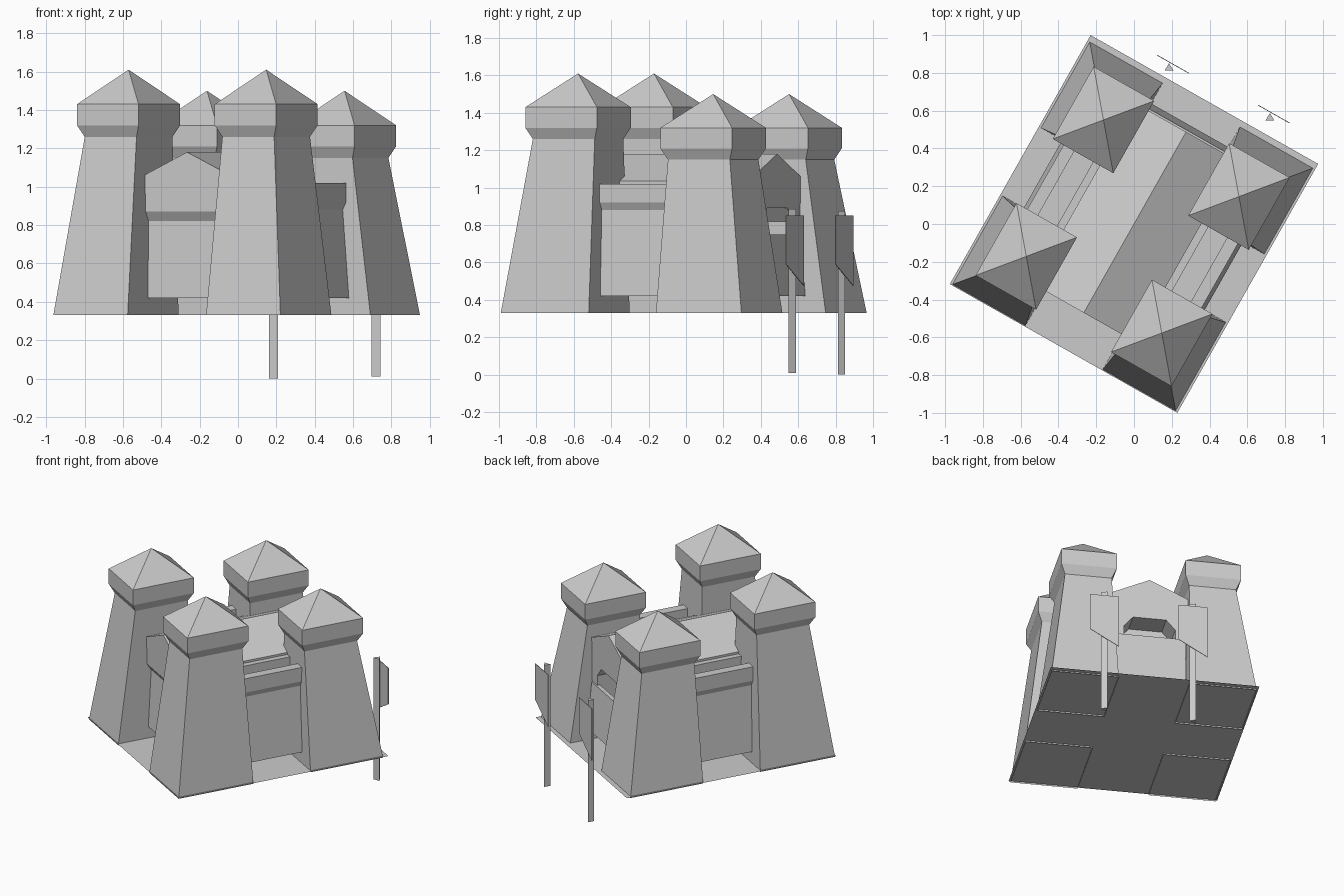
import bpy, bmesh
from mathutils import Matrix, Vector
from math import radians

if "Cube" in bpy.data.objects:
    bpy.data.objects.remove(bpy.data.objects["Cube"])

# The whole building is turned about z
TURN = Matrix.Rotation(radians(-29.5), 4, 'Z')


def make(name, verts, faces):
    mesh = bpy.data.meshes.new(name)
    mesh.from_pydata([TURN @ Vector(v) for v in verts], [], faces)
    bm = bmesh.new()
    bm.from_mesh(mesh)
    bmesh.ops.recalc_face_normals(bm, faces=bm.faces)
    bm.to_mesh(mesh)
    bm.free()
    obj = bpy.data.objects.new(name, mesh)
    bpy.context.collection.objects.link(obj)
    return obj


def prism(name, profile, axis, a, b):
    """Extrude a 2D profile along x, y or z from a to b."""
    def place(p, t):
        return {'x': (t, p[0], p[1]), 'y': (p[0], t, p[1]), 'z': (p[0], p[1], t)}[axis]
    n = len(profile)
    verts = [place(p, a) for p in profile] + [place(p, b) for p in profile]
    faces = [list(range(n)), list(range(n, 2 * n))]
    faces += [[i, (i + 1) % n, n + (i + 1) % n, n + i] for i in range(n)]
    return make(name, verts, faces)


def tower(name, side, end, out_v, in_v, cv, drop):
    """Tapered tower, flared collar and pyramid roof, open underneath."""
    cu = 0.412
    rings = [(0.235, 0.68, in_v, out_v, 0.33)]
    for hu, hv, z in ((0.155, 0.19, 1.26), (0.184, 0.22, 1.32), (0.184, 0.22, 1.43)):
        rings.append((cu - hu, cu + hu, cv - hv, cv + hv, z - drop))
    verts = []
    for u0, u1, v0, v1, z in rings:
        verts += [(side * u, end * v, z) for u, v in ((u0, v0), (u1, v0), (u1, v1), (u0, v1))]
    faces = [[4 * r + i, 4 * r + (i + 1) % 4, 4 * r + 4 + (i + 1) % 4, 4 * r + 4 + i]
             for r in range(3) for i in range(4)]
    verts.append((side * cu, end * cv, 1.61 - drop))
    faces += [[12 + i, 12 + (i + 1) % 4, 16] for i in range(4)]
    make(name, verts, faces)


# Thin base sheet
make("base_plate", [(-0.692, -0.757, 0.34), (0.692, -0.757, 0.34),
                    (0.692, 0.757, 0.34), (-0.692, 0.757, 0.34)], [[0, 1, 2, 3]])

# Towers and side walls with double parapet and walkway
for s, tag in ((-1, "left"), (1, "right")):
    tower("front_tower_" + tag, s, -1, 0.753, 0.213, 0.43, 0.0)
    tower("back_tower_" + tag, s, 1, 0.725, 0.20, 0.40, 0.11)
    wall = [(0.55, 0.42), (0.51, 0.88), (0.53, 0.92), (0.53, 1.02), (0.465, 1.02),
            (0.465, 0.95), (0.35, 0.95), (0.35, 1.02), (0.31, 1.02), (0.31, 0.42)]
    prism("side_wall_" + tag, [(s * u, z) for u, z in wall], 'y', -0.27, 0.27)

# Central hall with gabled roof
prism("hall_roof", [(-0.31, 0.87), (0.31, 0.87), (0.31, 1.035), (0, 1.18), (-0.31, 1.035)],
      'y', -0.54, 0.40)

# Front wall below the gable overhang
prism("front_wall", [(-0.54, 0.87), (-0.51, 0.82), (-0.535, 0.42), (-0.40, 0.42), (-0.40, 0.87)],
      'x', -0.27, 0.27)

# Back gatehouse with faceted arch, recess and gate panel
prism("gatehouse_arch", [(-0.31, 0.42), (-0.17, 0.42), (-0.17, 0.82), (-0.11, 0.89),
                         (0.11, 0.89), (0.17, 0.82), (0.17, 0.42), (0.31, 0.42),
                         (0.31, 1.035), (0, 1.18), (-0.31, 1.035)], 'y', 0.40, 0.56)
prism("gate_recess", [(0.38, 0.42), (0.40, 0.42), (0.40, 0.95), (0.38, 0.95)], 'x', -0.25, 0.25)
prism("gate_panel", [(0.54, 0.42), (0.60, 0.42), (0.57, 0.75), (0.54, 0.75)], 'x', -0.235, 0.235)

# Banner posts behind the gate
for tag, u, v, z in (("left", -0.247, 0.813, 0.0), ("right", 0.348, 0.846, 0.01)):
    tri = [TURN.inverted() @ Vector(p) for p in
           ((-0.023, -0.016, 0), (0.023, -0.016, 0), (0.0, 0.022, 0))]
    prism("post_" + tag, [(u + p.x, v + p.y) for p in tri], 'z', z, z + 0.875)
    w = 0.096
    prism("banner_" + tag, [(u + 0.01 - w, 0.475), (u + 0.01 + w, 0.59),
                            (u + 0.01 + w, 0.85), (u + 0.01 - w, 0.85)],
          'y', v + 0.023, v + 0.027)
